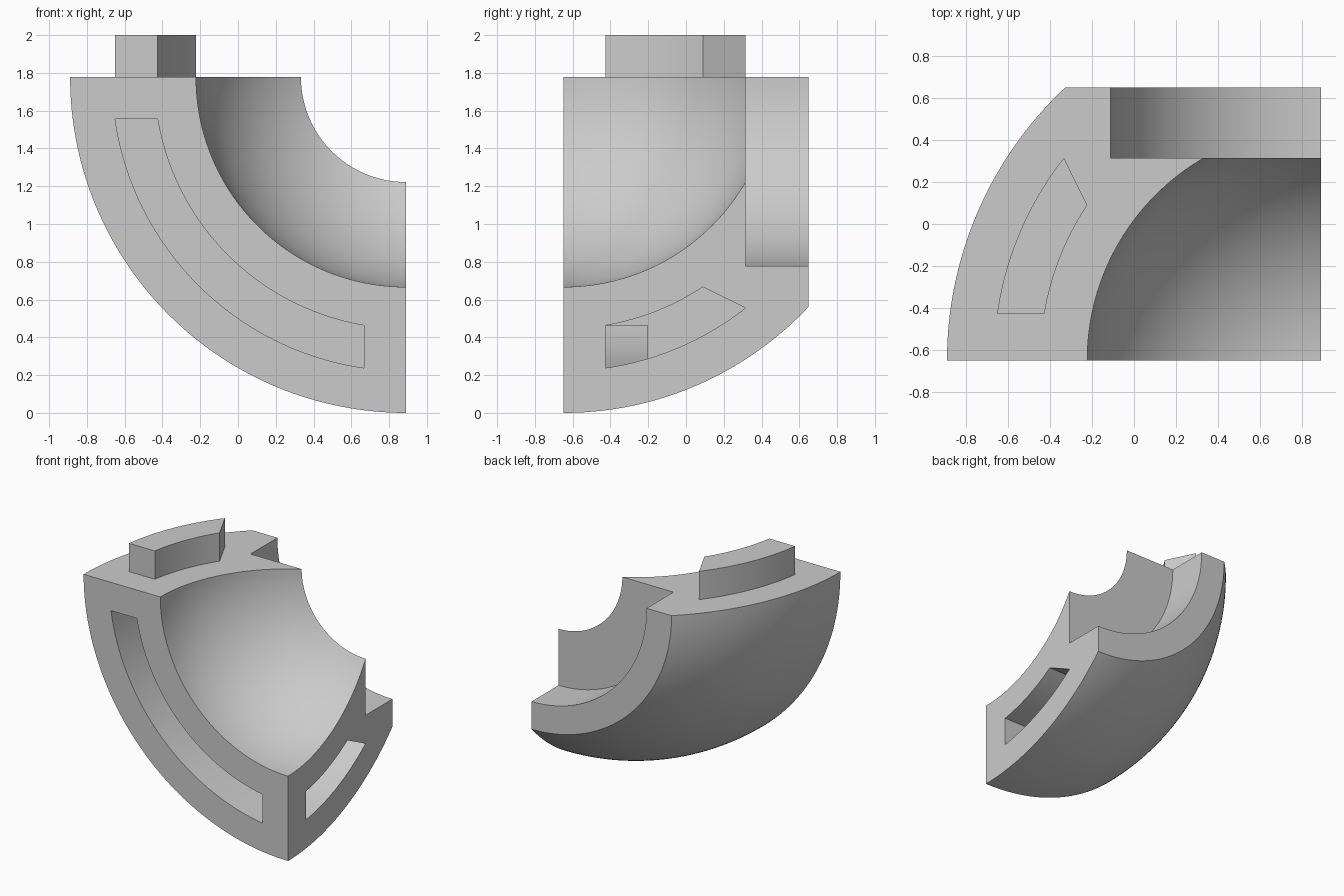
import bpy, bmesh, math
from mathutils import Vector

cube = bpy.data.objects.get("Cube")
if cube:
    bpy.data.objects.remove(cube, do_unlink=True)

U = 2 / 9                                  # design module
BORE = math.sqrt(18.75)                    # depth of the bore shoulder
BACK = BORE + 1.5                          # depth of the flat back
X, Y, Z = Vector((1, 0, 0)), Vector((0, 1, 0)), Vector((0, 0, 1))
CENTRE = Vector((4, -BACK / 2, 8))         # sphere centre

grey = bpy.data.materials.new("plain grey")
grey.use_nodes = True
grey.diffuse_color = (0.6, 0.6, 0.6, 1)
grey.node_tree.nodes["Principled BSDF"].inputs["Base Color"].default_value = (0.6, 0.6, 0.6, 1)


def arc(radius, start, end, steps):
    """Points on an arc about the origin, angles in radians."""
    angles = [start + (end - start) * i / steps for i in range(steps + 1)]
    return [(radius * math.cos(t), radius * math.sin(t)) for t in angles]


def skin(name, loops):
    """Closed solid through a row of matching loops."""
    bm = bmesh.new()
    rows = [[bm.verts.new((CENTRE + p) * U) for p in loop] for loop in loops]
    n = len(rows[0])
    for r0, r1 in zip(rows, rows[1:]):
        for i in range(n):
            j = (i + 1) % n
            bm.faces.new((r0[i], r0[j], r1[j], r1[i]))
    bm.faces.new(rows[0])
    bm.faces.new(rows[-1])
    bmesh.ops.recalc_face_normals(bm, faces=bm.faces)
    mesh = bpy.data.meshes.new(name)
    bm.to_mesh(mesh)
    bm.free()
    mesh.materials.append(grey)
    obj = bpy.data.objects.new(name, mesh)
    bpy.context.collection.objects.link(obj)
    return obj


def prism(name, outline, a_axis, b_axis, h_axis, low, high):
    """Flat outline extruded along h_axis."""
    return skin(name, [[a_axis * a + b_axis * b + h_axis * h for a, b in outline]
                       for h in (low, high)])


def activate(obj):
    bpy.ops.object.select_all(action='DESELECT')
    obj.select_set(True)
    bpy.context.view_layer.objects.active = obj


# Shell: quarter turn of the wall section, with a stepped bore at the back
section = arc(8, 0, math.asin(BACK / 8), 40)
section += [(4.5, BACK), (4.5, BORE)]
section += arc(5, math.asin(BORE / 5), 0, 40)
turns = [math.radians(90) * i / 64 for i in range(65)]
shell = skin("sphere_segment", [
    [(-X * math.cos(t) - Z * math.sin(t)) * r + Y * d for r, d in section]
    for t in turns])

# Curved key outline with a pointed end, and the long slot outline
out0, in0 = math.asin(1 / 7), math.asin(1 / 6)
key = arc(7, out0, math.asin(BORE / 7), 32) + arc(6, math.acos(5 / 6), in0, 32)
quarter = math.pi / 2
slot = arc(7, out0, quarter - out0, 48) + arc(6, quarter - in0, in0, 48)

# Slots cut in the front and side faces
for cutter in (prism("front_slot_cutter", slot, -X, -Z, Y, -0.5, 2),
               prism("side_slot_cutter", key, -Z, Y, -X, -0.5, 1.002)):
    cutter.hide_render = True
    activate(shell)
    mod = shell.modifiers.new("slot", 'BOOLEAN')
    mod.operation, mod.solver, mod.object = 'DIFFERENCE', 'EXACT', cutter
    bpy.ops.object.modifier_apply(modifier=mod.name)
    bpy.data.objects.remove(cutter, do_unlink=True)

# Locating key standing on the top face
tab = prism("locating_key", key, -X, Y, Z, 0, 1)

for part in (shell, tab):
    activate(part)
    bpy.ops.object.shade_smooth_by_angle(angle=math.radians(30))
